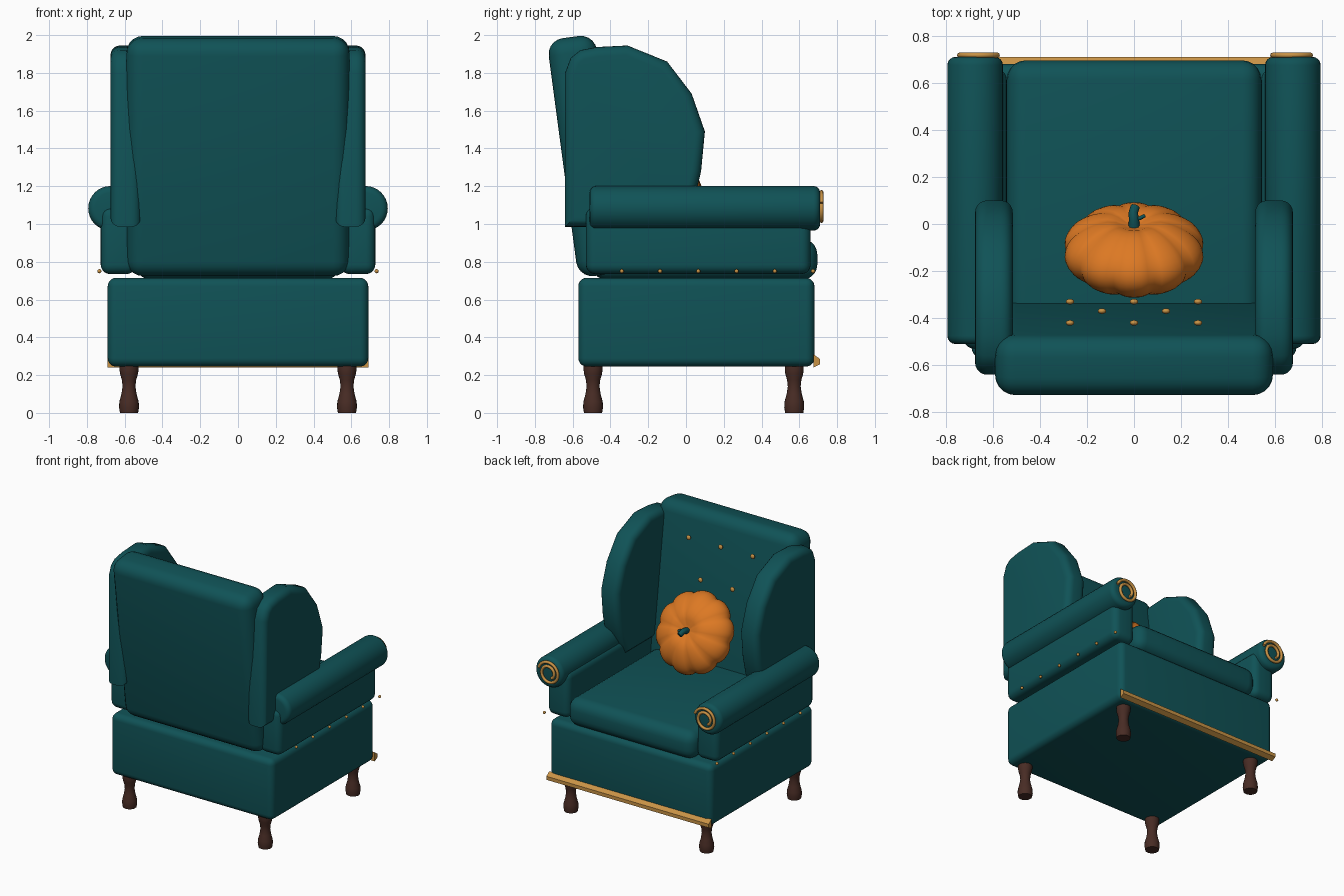
import bpy, bmesh, math
from mathutils import Matrix, Vector

if "Cube" in bpy.data.objects:
    bpy.data.objects.remove(bpy.data.objects["Cube"])


def mat(name, col):
    m = bpy.data.materials.new(name)
    m.diffuse_color = (*col, 1)
    m.use_nodes = True
    m.node_tree.nodes["Principled BSDF"].inputs["Base Color"].default_value = m.diffuse_color
    return m


TEAL = mat("teal fabric", (0.005, 0.085, 0.094))
GOLD = mat("brass gold", (0.58, 0.29, 0.06))
WOOD = mat("dark wood", (0.065, 0.025, 0.018))
ORANGE = mat("pumpkin orange", (0.72, 0.19, 0.017))


def finish(bm, name, m, angle=35):
    bmesh.ops.recalc_face_normals(bm, faces=bm.faces)
    me = bpy.data.meshes.new(name)
    bm.to_mesh(me)
    bm.free()
    me.materials.append(m)
    ob = bpy.data.objects.new(name, me)
    bpy.context.collection.objects.link(ob)
    bpy.ops.object.select_all(action='DESELECT')
    ob.select_set(True)
    bpy.context.view_layer.objects.active = ob
    bpy.ops.object.shade_smooth_by_angle(angle=math.radians(angle))
    return ob


def bevel(bm, edges, w, seg=5):
    bmesh.ops.bevel(bm, geom=list(edges), offset=w, segments=seg, profile=0.5,
                    affect='EDGES', clamp_overlap=True)


def box(name, lo, hi, w, m, rot=None):
    bm = bmesh.new()
    bmesh.ops.create_cube(bm, size=1)
    c = [(a + b) / 2 for a, b in zip(lo, hi)]
    bmesh.ops.scale(bm, vec=[b - a for a, b in zip(lo, hi)], verts=bm.verts)
    bevel(bm, bm.edges, w)
    if rot:
        bmesh.ops.rotate(bm, matrix=rot, verts=bm.verts)
    bmesh.ops.translate(bm, vec=c, verts=bm.verts)
    return finish(bm, name, m)


def prism(name, pts, x0, x1, m, w=0):
    """Side profile of (y, z) points, extruded from x0 to x1."""
    bm = bmesh.new()
    f = bm.faces.new([bm.verts.new((x0, y, z)) for y, z in pts])
    ext = bmesh.ops.extrude_face_region(bm, geom=[f])
    bmesh.ops.translate(bm, vec=(x1 - x0, 0, 0),
                        verts=[v for v in ext['geom'] if isinstance(v, bmesh.types.BMVert)])
    if w:
        rims = [e for e in bm.edges if abs(e.verts[0].co.x - e.verts[1].co.x) < 1e-5]
        bevel(bm, rims, w)
    return finish(bm, name, m)


def ball(name, loc, scale, m):
    bm = bmesh.new()
    bmesh.ops.create_uvsphere(bm, u_segments=12, v_segments=8, radius=1)
    bmesh.ops.scale(bm, vec=scale, verts=bm.verts)
    bmesh.ops.translate(bm, vec=loc, verts=bm.verts)
    return finish(bm, name, m)


def tube(name, pts, r, m, loc=(0, 0, 0), radii=None):
    cu = bpy.data.curves.new(name, 'CURVE')
    cu.dimensions = '3D'
    cu.bevel_depth = r
    cu.bevel_resolution = 2
    cu.use_fill_caps = True
    sp = cu.splines.new('POLY')
    sp.points.add(len(pts) - 1)
    for i, p in enumerate(pts):
        sp.points[i].co = (*p, 1)
        sp.points[i].radius = radii[i] if radii else 1
    cu.materials.append(m)
    ob = bpy.data.objects.new(name, cu)
    ob.location = loc
    bpy.context.collection.objects.link(ob)
    return ob


# base, seat cushion and leaning back
box("base", (-0.69, -0.57, 0.245), (0.69, 0.68, 0.715), 0.045, TEAL)
box("seat_cushion", (-0.54, -0.5, 0.705), (0.54, 0.695, 0.92), 0.08, TEAL)
box("chair_back", (-0.59, -0.655, 0.725), (0.59, -0.398, 1.995), 0.085, TEAL,
    Matrix.Rotation(math.radians(7.6), 3, 'X'))

# trim strip along the lower front edge
prism("front_trim", [(0.675, 0.31), (0.71, 0.285), (0.71, 0.258), (0.675, 0.24)],
      -0.69, 0.69, GOLD)

WING = [(-0.64, 0.985), (-0.64, 1.80), (-0.61, 1.88), (-0.56, 1.92), (-0.47, 1.937),
        (-0.31, 1.945), (-0.10, 1.86), (0.03, 1.69), (0.10, 1.49), (0.08, 1.28),
        (0.045, 1.13), (-0.03, 0.985)]
LEG = [(0, 0), (0.048, 0), (0.053, 0.03), (0.051, 0.06), (0.040, 0.10), (0.034, 0.14),
       (0.038, 0.175), (0.047, 0.205), (0.05, 0.225), (0.05, 0.25), (0, 0.25)]

for s, side in ((1, "right"), (-1, "left")):
    def span(a, b):
        return sorted((s * a, s * b))
    # wing
    prism(side + "_wing", WING, *span(0.515, 0.675), TEAL, 0.05)
    # arm panel
    a, b = span(0.54, 0.727)
    box(side + "_arm_panel", (a, -0.53, 0.735), (b, 0.66, 1.09), 0.05, TEAL)
    # rolled arm
    bm = bmesh.new()
    bmesh.ops.create_cone(bm, cap_ends=True, segments=32, radius1=0.118, radius2=0.118,
                          depth=1.22)
    bevel(bm, [e for e in bm.edges if abs(e.verts[0].co.z - e.verts[1].co.z) < 1e-4],
          0.035, 4)
    bmesh.ops.rotate(bm, matrix=Matrix.Rotation(math.pi / 2, 3, 'X'), verts=bm.verts)
    bmesh.ops.translate(bm, vec=(s * 0.675, 0.1, 1.083), verts=bm.verts)
    finish(bm, side + "_arm_roll", TEAL)
    # spiral ornament on the arm front
    pts = []
    for i in range(49):
        t = i / 48
        an, r = math.pi * 0.1 + t * math.pi * 3.2, 0.09 - 0.05 * t
        pts.append((r * math.cos(an), 0, r * math.sin(an)))
    tube(side + "_arm_scroll", pts, 0.011, GOLD, (s * 0.665, 0.717, 1.085))
    # studs under the arm
    for i in range(6):
        ball(f"{side}_stud_{i + 1}", (s * 0.734, -0.34 + 0.2025 * i, 0.75),
             (0.011, 0.011, 0.011), GOLD)
    # turned legs
    for y, end in ((0.573, "front"), (-0.492, "back")):
        bm = bmesh.new()
        vs = [bm.verts.new((r, 0, z)) for r, z in LEG]
        es = [bm.edges.new(p) for p in zip(vs, vs[1:])]
        bmesh.ops.spin(bm, geom=vs + es, cent=(0, 0, 0), axis=(0, 0, 1),
                       angle=math.tau, steps=20)
        bmesh.ops.remove_doubles(bm, verts=bm.verts, dist=1e-4)
        bmesh.ops.translate(bm, vec=(s * 0.577, y, 0), verts=bm.verts)
        finish(bm, f"{side}_{end}_leg", WOOD)

# tufting buttons on the back
for row, (y, z, xs) in enumerate(((-0.42, 1.8, (-0.272, 0, 0.272)),
                                  (-0.37, 1.53, (-0.136, 0.136)),
                                  (-0.33, 1.26, (-0.272, 0, 0.272)))):
    for i, x in enumerate(xs):
        ball(f"back_button_{row + 1}_{i + 1}", (x, y, z), (0.018, 0.012, 0.018), GOLD)

# ribbed pumpkin pillow, axis tilted forward and up
AXIS = Matrix.Rotation(math.radians(-61), 4, 'X')
CENTRE = Vector((0, -0.11, 1.26))
bm = bmesh.new()
bmesh.ops.create_uvsphere(bm, u_segments=60, v_segments=24, radius=1)
for v in bm.verts:
    p = v.co.copy()
    rr = math.hypot(p.x, p.y)
    lobe = 1 - 0.07 * rr * (1 - abs(math.sin(5 * math.atan2(p.y, p.x)))) ** 1.5
    v.co = (p.x * 0.302 * lobe, p.y * 0.302 * lobe,
            p.z * 0.16 * lobe * (1 - 0.3 * math.exp(-(rr / 0.25) ** 2)))
bmesh.ops.transform(bm, matrix=Matrix.Translation(CENTRE) @ AXIS, verts=bm.verts)
finish(bm, "pumpkin_pillow", ORANGE, 60)

# stem with a small side twig
M = Matrix.Translation(CENTRE) @ AXIS
tube("pumpkin_stem", [M @ Vector(p) for p in
     ((0, 0, 0.1), (0, 0.005, 0.14), (-0.003, 0.02, 0.17), (0.005, 0.045, 0.185))],
     0.022, TEAL, radii=[1.2, 1, 0.9, 0.9])
tube("pumpkin_twig", [M @ Vector(p) for p in
     ((0, 0.005, 0.14), (0.025, 0.008, 0.15), (0.045, 0.02, 0.155))], 0.008, TEAL)
